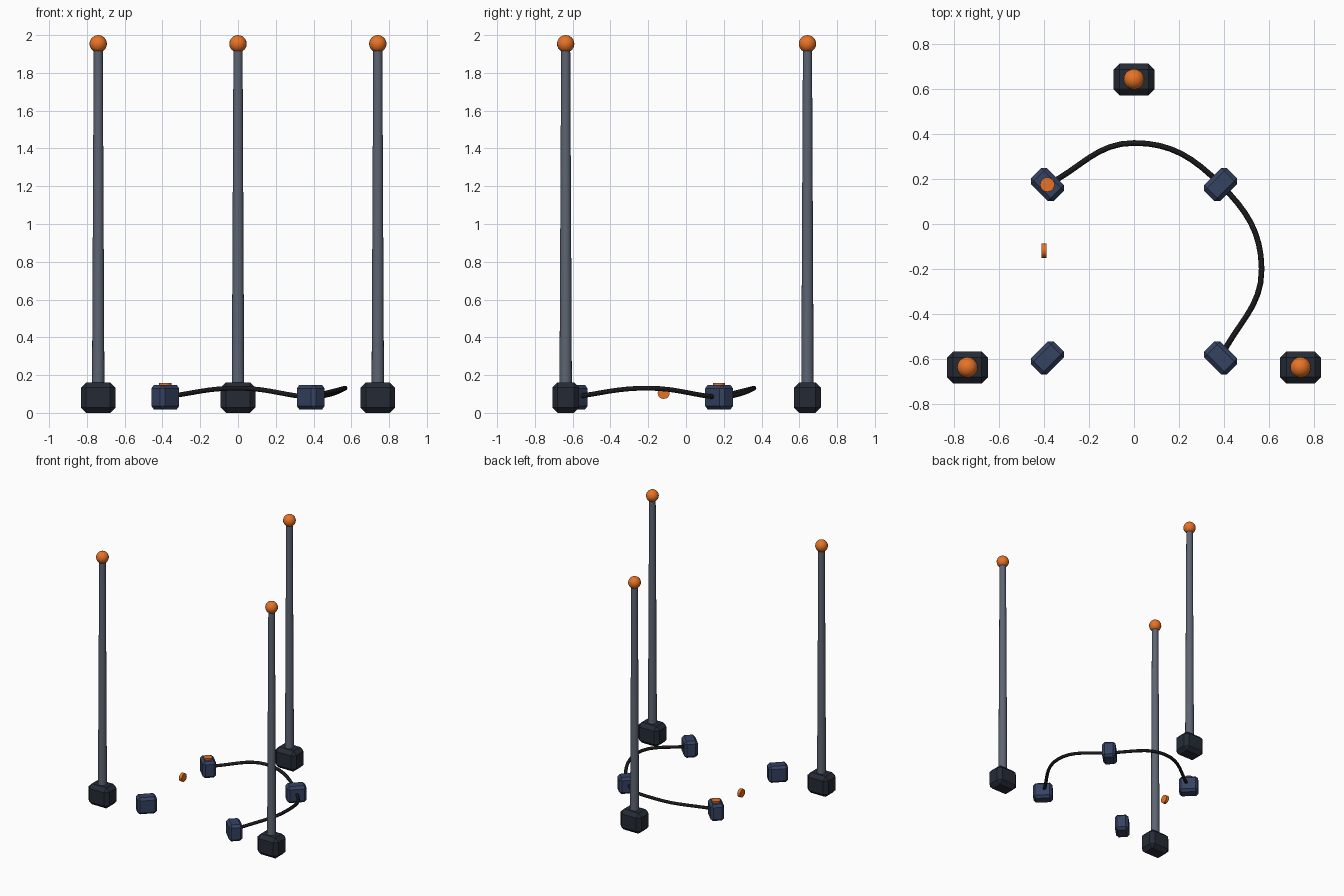
import bpy
from math import atan2, pi

if "Cube" in bpy.data.objects:
    bpy.data.objects.remove(bpy.data.objects["Cube"])


def material(name, rgb):
    m = bpy.data.materials.new(name)
    m.diffuse_color = (*rgb, 1)
    m.use_nodes = True
    m.node_tree.nodes["Principled BSDF"].inputs["Base Color"].default_value = m.diffuse_color
    return m


BASE = material("dark navy", (0.018, 0.024, 0.036))
POD = material("navy", (0.035, 0.055, 0.12))
MAST = material("grey steel", (0.11, 0.13, 0.17))
ORANGE = material("orange", (0.8, 0.17, 0.02))
RUBBER = material("black rubber", (0.01, 0.01, 0.012))


def finish(name, mat, smooth=True):
    o = bpy.context.object
    o.name = name
    o.data.materials.append(mat)
    if smooth:
        bpy.ops.object.shade_smooth_by_angle()
    return o


def block(name, loc, size, chamfer, mat, turn=0):
    bpy.ops.mesh.primitive_cube_add(size=1, location=loc, rotation=(0, 0, turn))
    o = finish(name, mat, False)
    o.scale = size
    bpy.ops.object.transform_apply(location=False, rotation=False, scale=True)
    b = o.modifiers.new("chamfer", 'BEVEL')
    b.width, b.segments = chamfer, 1


def disc(name, loc, radius, depth, rot=(0, 0, 0)):
    bpy.ops.mesh.primitive_cylinder_add(vertices=20, radius=radius, depth=depth,
                                        location=loc, rotation=rot)
    finish(name, ORANGE)


# Three tall masts: chamfered foot, tapered pole, ball tip
for side, x, y in (("left", -0.74, -0.637), ("right", 0.74, -0.637), ("back", 0, 0.643)):
    block(side + "_mast_base", (x, y, 0.081), (0.183, 0.142, 0.162), 0.028, BASE)
    bpy.ops.mesh.primitive_cone_add(vertices=16, radius1=0.033, radius2=0.024,
                                    depth=1.85, location=(x, y, 1.025))
    finish(side + "_mast_pole", MAST)
    bpy.ops.mesh.primitive_uv_sphere_add(segments=20, ring_count=12, radius=0.046,
                                         location=(x, y, 1.954))
    finish(side + "_mast_tip", ORANGE)

# Four pods in a square, each turned to face the middle
CY, R = -0.21, 0.385
for sx in (-1, 1):
    for sy in (-1, 1):
        name = ("left" if sx < 0 else "right") + ("_front" if sy < 0 else "_back") + "_pod"
        block(name, (sx * R, CY + sy * R, 0.083), (0.143, 0.1, 0.13), 0.018, POD,
              atan2(sy, sx))

# Cable arching over between three of the pods
path = [(-0.385, 0.175, 0.085), (0, 0.36, 0.131), (0.385, 0.175, 0.085),
        (0.567, -0.2, 0.131), (0.385, -0.595, 0.085)]
curve = bpy.data.curves.new("cable", 'CURVE')
curve.dimensions = '3D'
curve.bevel_depth = 0.0125
curve.bevel_resolution = 2
curve.resolution_u = 8
curve.use_fill_caps = True
spline = curve.splines.new('BEZIER')
spline.bezier_points.add(len(path) - 1)
for p, co in zip(spline.bezier_points, path):
    p.co = co
    p.handle_left_type = p.handle_right_type = 'AUTO'
curve.materials.append(RUBBER)
bpy.context.collection.objects.link(bpy.data.objects.new("cable", curve))

# Orange button on one pod and the loose plug beside it
disc("pod_button", (-0.385, 0.175, 0.15), 0.032, 0.018)
disc("loose_plug", (-0.4, -0.118, 0.106), 0.032, 0.024, (0, pi / 2, 0))
